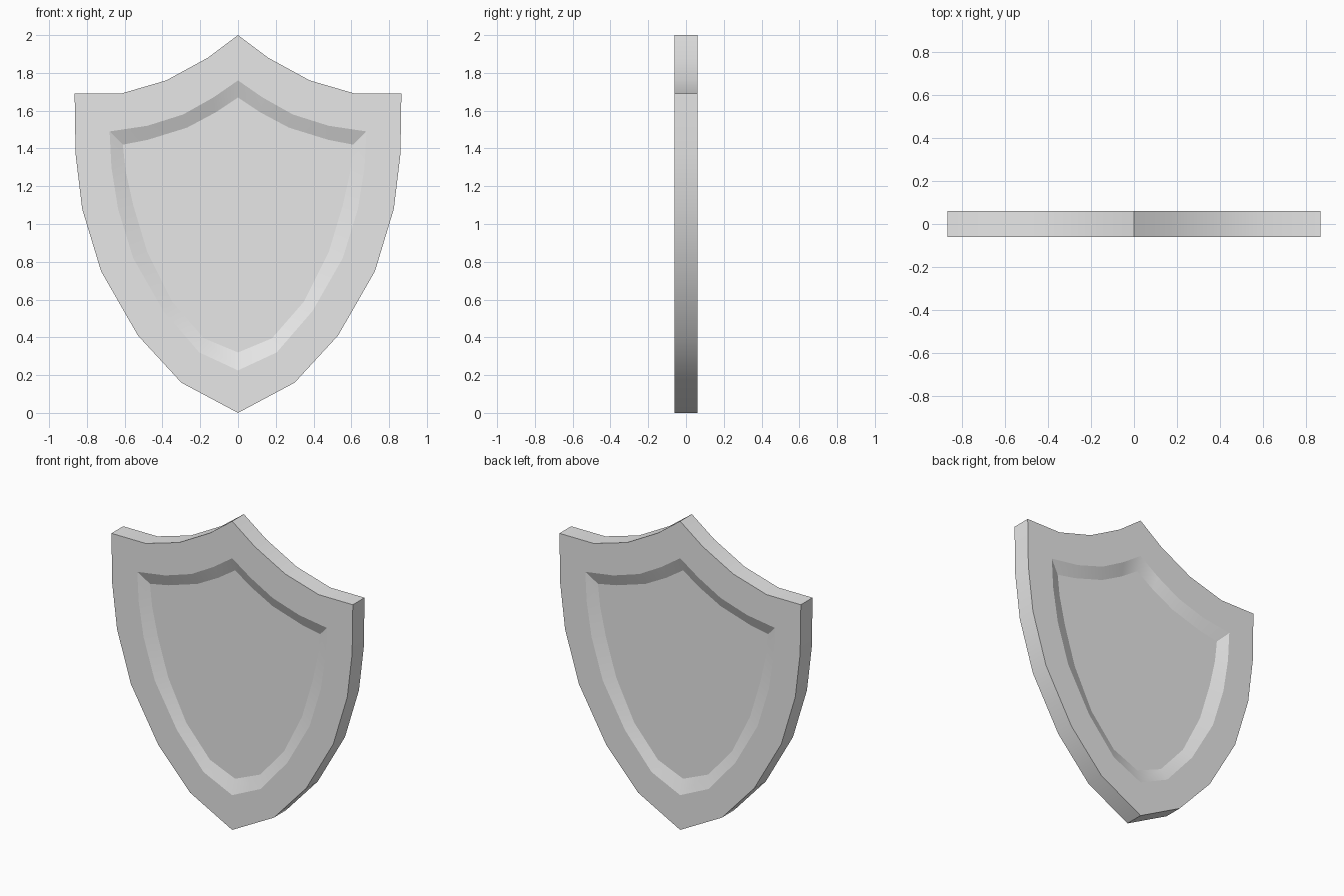
import bpy
import bmesh
import math

cube = bpy.data.objects.get("Cube")
if cube:
    bpy.data.objects.remove(cube, do_unlink=True)

HALF_THICKNESS = 0.06
RECESS_DEPTH = 0.03

# Half outlines (x, z) from the top point round to the bottom tip
RIM = [(0, 2), (.16, 1.88), (.38, 1.76), (.62, 1.69), (.865, 1.69), (.86, 1.37),
       (.825, 1.08), (.725, .75), (.53, .41), (.3, .16), (0, 0)]
RECESS = [(0, 1.76), (.13, 1.67), (.29, 1.58), (.48, 1.52), (.68, 1.49), (.67, 1.3),
          (.635, 1.08), (.555, .82), (.395, .54), (.205, .32), (0, .225)]
PANEL = [(0, 1.67), (.12, 1.59), (.27, 1.51), (.48, 1.445), (.61, 1.42), (.595, 1.28),
         (.555, 1.1), (.48, .85), (.35, .59), (.18, .395), (0, .32)]


def make_material(name, colour):
    mat = bpy.data.materials.new(name)
    mat.use_nodes = True
    mat.diffuse_color = colour
    mat.node_tree.nodes["Principled BSDF"].inputs["Base Color"].default_value = colour
    return mat


def add_loop(bm, half, y):
    """Closed, mirrored loop of vertices at depth y."""
    full = half + [(-x, z) for x, z in reversed(half[1:-1])]
    return [bm.verts.new((x, y, z)) for x, z in full]


def bridge(bm, a, b):
    """Ring of quads joining two loops of equal length."""
    count = len(a)
    for i in range(count):
        j = (i + 1) % count
        bm.faces.new((a[i], a[j], b[j], b[i]))


bm = bmesh.new()

# Border, sloped bevel and sunken panel on the front and the back
rims = []
for side in (-1, 1):
    rim = add_loop(bm, RIM, side * HALF_THICKNESS)
    recess = add_loop(bm, RECESS, side * HALF_THICKNESS)
    panel = add_loop(bm, PANEL, side * (HALF_THICKNESS - RECESS_DEPTH))
    bridge(bm, rim, recess)
    bridge(bm, recess, panel)
    bm.faces.new(panel)
    rims.append(rim)

# Outer edge wall
bridge(bm, rims[0], rims[1])
bmesh.ops.recalc_face_normals(bm, faces=bm.faces[:])
bm.normal_update()

# Smooth along the curves, crisp at flat faces and corners
for face in bm.faces:
    face.smooth = True
for edge in bm.edges:
    flat = [abs(f.normal.y) > 0.999 for f in edge.link_faces]
    bend = edge.calc_face_angle(0)
    edge.smooth = flat[0] == flat[1] and bend < math.radians(26)

mesh = bpy.data.meshes.new("shield")
bm.to_mesh(mesh)
bm.free()
mesh.materials.append(make_material("light grey", (0.8, 0.8, 0.8, 1)))
shield = bpy.data.objects.new("shield", mesh)
bpy.context.collection.objects.link(shield)
